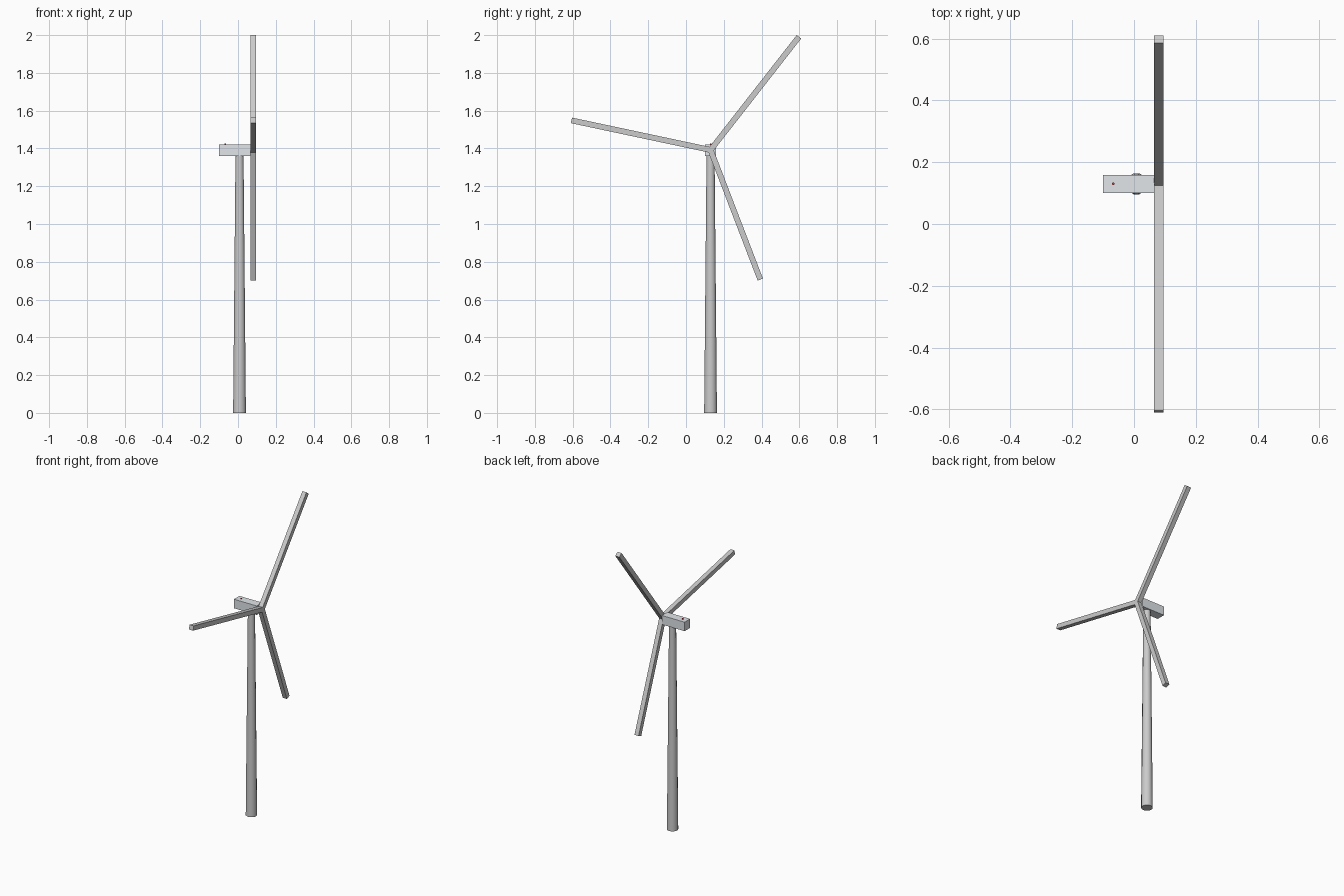
import bpy
from math import radians, cos, sin

if "Cube" in bpy.data.objects:
    bpy.data.objects.remove(bpy.data.objects["Cube"])

HUB_X, HUB_Y, HUB_Z = 0.08, 0.13, 1.392


def material(name, color):
    mat = bpy.data.materials.new(name)
    mat.diffuse_color = (*color, 1)
    mat.use_nodes = True
    mat.node_tree.nodes["Principled BSDF"].inputs["Base Color"].default_value = mat.diffuse_color
    return mat


def box(name, size, center, rot_x=0.0):
    bpy.ops.mesh.primitive_cube_add(size=1, location=center, rotation=(rot_x, 0, 0))
    obj = bpy.context.object
    obj.name = name
    obj.scale = size
    bpy.ops.object.transform_apply(location=False, rotation=False, scale=True)
    return obj


# tapered tower
bpy.ops.mesh.primitive_cone_add(vertices=12, radius1=0.035, radius2=0.022, depth=1.365,
                                location=(0.008, HUB_Y, 0.6825),
                                rotation=(0, 0, radians(15)))
tower = bpy.context.object
tower.name = "tower"
bpy.ops.object.shade_smooth_by_angle(angle=radians(40))

# nacelle box on top of the tower
nacelle = box("nacelle", (0.168, 0.058, 0.06), (-0.017, HUB_Y, 1.39))
nacelle.data.materials.append(material("pale_blue_grey", (0.75, 0.79, 0.82)))

# red warning light on the nacelle roof
bpy.ops.mesh.primitive_cylinder_add(vertices=12, radius=0.004, depth=0.008,
                                    location=(-0.067, HUB_Y, 1.421))
light = bpy.context.object
light.name = "warning_light"
light.data.materials.append(material("red", (0.8, 0.03, 0.03)))

# three square blades radiating from the hub in the yz plane
for i, (deg, length) in enumerate([(52, 0.76), (168, 0.753), (291, 0.735)], 1):
    a = radians(deg)
    mid = (HUB_X, HUB_Y + cos(a) * length / 2, HUB_Z + sin(a) * length / 2)
    box(f"blade_{i}", (0.03, length, 0.03), mid, a)
